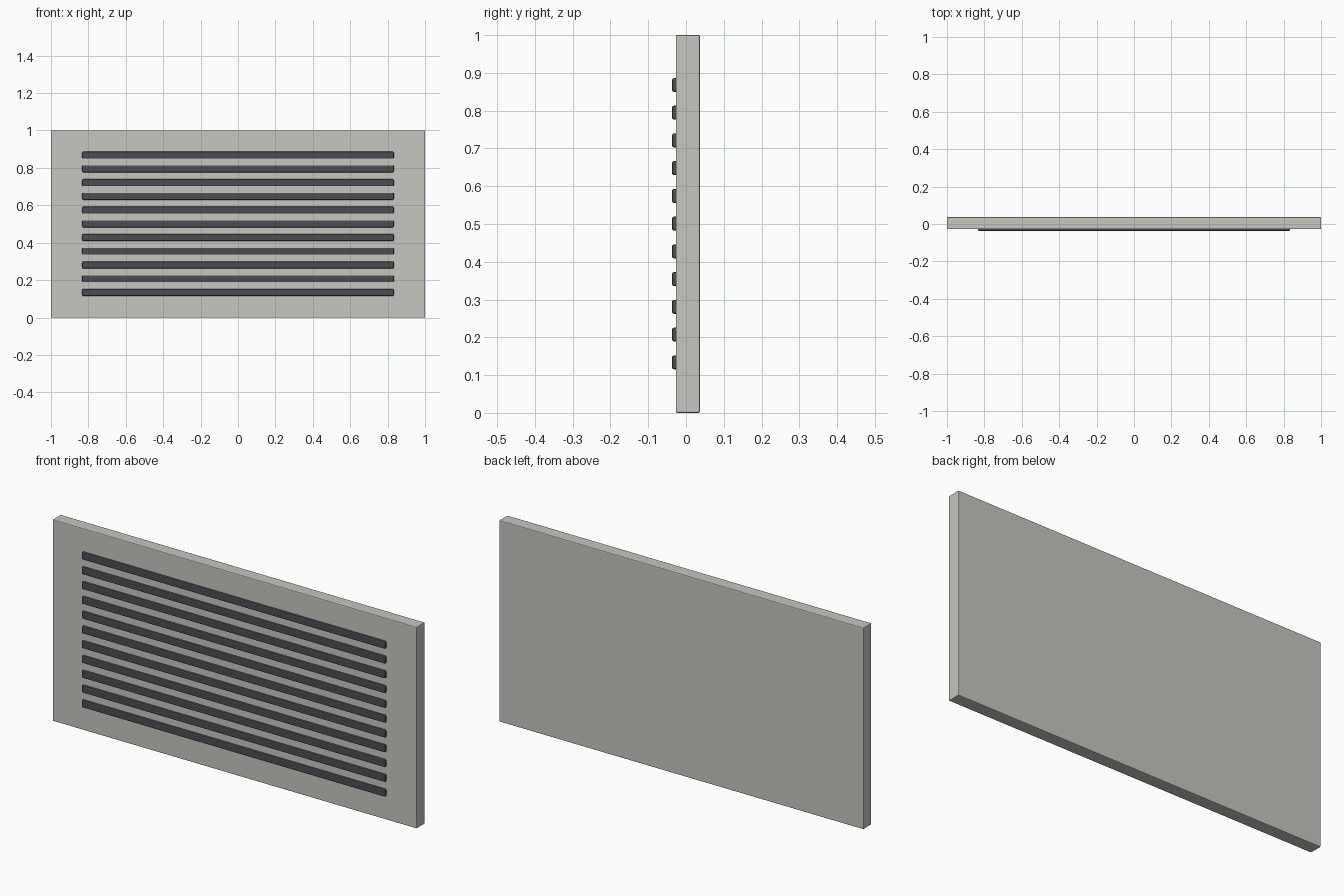
import bpy

if "Cube" in bpy.data.objects:
    bpy.data.objects.remove(bpy.data.objects["Cube"])


def material(name, color):
    m = bpy.data.materials.new(name)
    m.diffuse_color = (*color, 1)
    m.use_nodes = True
    m.node_tree.nodes["Principled BSDF"].inputs["Base Color"].default_value = m.diffuse_color
    return m


def box(name, lo, hi, bevel, mat):
    """Bevelled box between two corners."""
    bpy.ops.mesh.primitive_cube_add(size=1, location=[(a + b) / 2 for a, b in zip(lo, hi)])
    ob = bpy.context.object
    ob.name = name
    ob.scale = [b - a for a, b in zip(lo, hi)]
    bpy.ops.object.transform_apply(location=False, rotation=False, scale=True)
    mod = ob.modifiers.new("edge_bevel", 'BEVEL')
    mod.width = bevel
    mod.segments = 2
    ob.data.materials.append(mat)
    return ob


panel_mat = material("panel_grey", (0.57, 0.57, 0.53))
slat_mat = material("slat_dark", (0.07, 0.075, 0.085))

# Backing panel
box("panel", (-1, -0.027, 0), (1, 0.037, 1), 0.004, panel_mat)

# Eleven horizontal slats standing slightly proud of the front
for i in range(11):
    z = 0.134 + i * 0.0734
    box(f"slat_{i + 1}", (-0.833, -0.037, z - 0.0185), (0.833, -0.02, z + 0.0185), 0.005, slat_mat)
